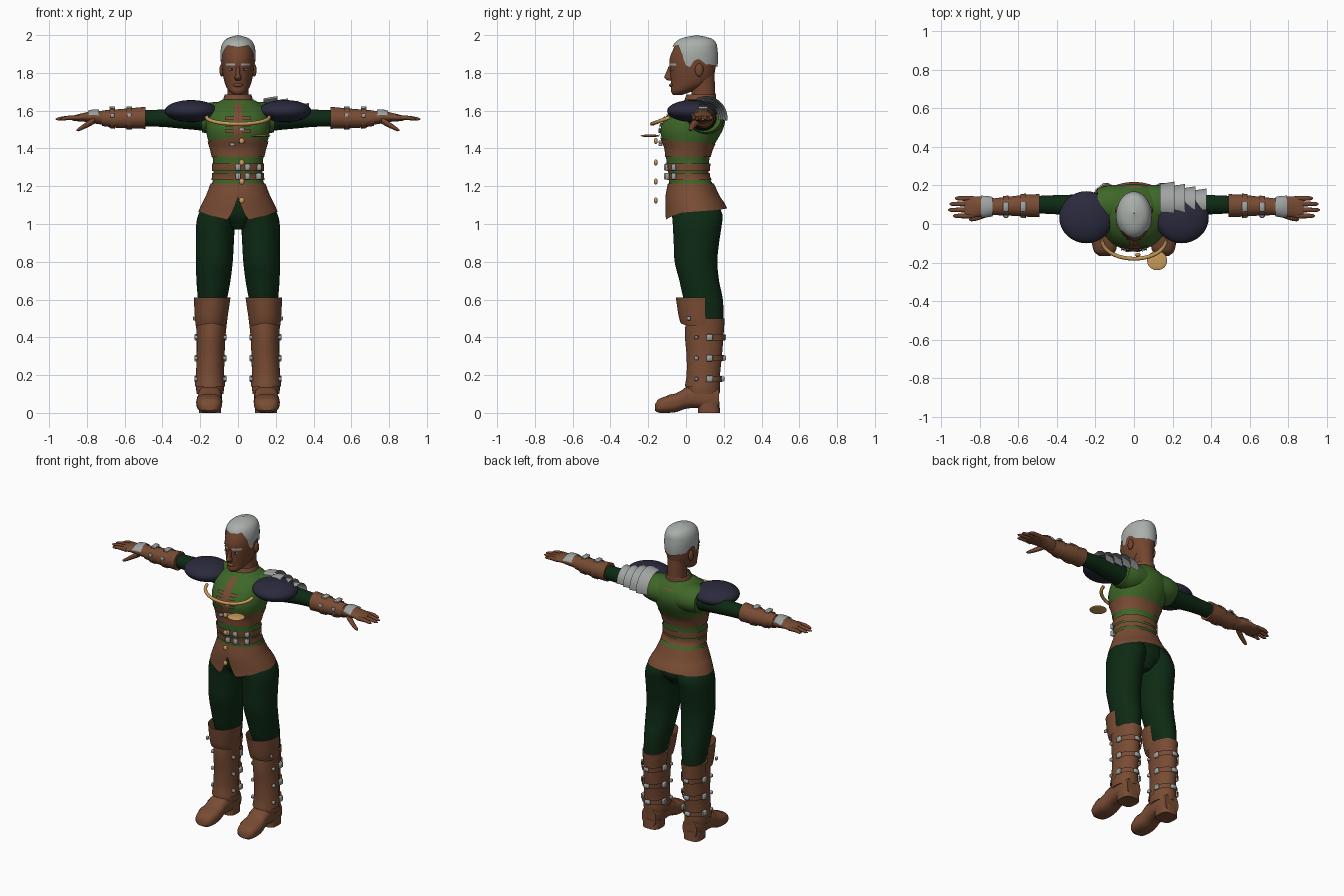
import bpy, bmesh, math
from mathutils import Matrix

cube = bpy.data.objects.get("Cube")
if cube:
    bpy.data.objects.remove(cube, do_unlink=True)


def material(name, *rgb):
    mat = bpy.data.materials.new(name)
    mat.use_nodes = True
    mat.diffuse_color = (*rgb, 1)
    mat.node_tree.nodes["Principled BSDF"].inputs["Base Color"].default_value = (*rgb, 1)
    return mat


skin = material("brown skin", .17, .06, .028)
leather = material("brown leather", .19, .072, .034)
vest_green = material("vest green", .048, .135, .021)
cloth = material("dark green cloth", .004, .023, .007)
navy = material("navy padding", .023, .023, .046)
hair_grey = material("grey hair", .40, .43, .41)
silver = material("silver metal", .34, .36, .35)
gold = material("gold metal", .58, .33, .10)


def finish(bm, name, mat):
    bmesh.ops.recalc_face_normals(bm, faces=bm.faces)
    mesh = bpy.data.meshes.new(name)
    bm.to_mesh(mesh)
    bm.free()
    mesh.materials.append(mat)
    mesh.shade_smooth()
    mesh.set_sharp_from_angle(angle=math.radians(45))
    bpy.context.collection.objects.link(bpy.data.objects.new(name, mesh))


def sample(rows, t, linear=False):
    """Interpolate table rows whose first column is the position."""
    t = min(max(t, rows[0][0]), rows[-1][0])
    i = 0
    while i < len(rows) - 2 and t > rows[i + 1][0]:
        i += 1
    p, q = rows[i], rows[i + 1]
    h = q[0] - p[0]
    u = (t - p[0]) / h
    if linear:
        return [a + (b - a) * u for a, b in zip(p[1:], q[1:])]
    before, after = rows[max(i - 1, 0)], rows[min(i + 2, len(rows) - 1)]
    out = []
    for c in range(1, len(p)):
        m = (q[c] - before[c]) / (q[0] - before[0]) * h
        k = (after[c] - p[c]) / (after[0] - p[0]) * h
        d = q[c] - p[c]
        out.append(p[c] + u * (m + u * (3 * d - 2 * m - k + u * (m + k - 2 * d))))
    return out


def edge(value, angle):
    """An edge is a constant or a list of (degrees from front, position)."""
    if not isinstance(value, list):
        return value
    return sample(value, abs((angle + 180) % 360 - 180), True)[0]


def shell(name, mat, rows, axis="z", low=None, high=None, off=0, arc=(0, 360),
          power=2, caps=True, thick=0, side=1, steps=20, n=48):
    """Rows are (position, centre a, centre b, radius a, radius b)."""
    low = rows[0][0] if low is None else low
    high = rows[-1][0] if high is None else high
    full = arc[1] - arc[0] == 360
    count = n if full else n + 1
    bm = bmesh.new()
    grid = []
    for j in range(steps + 1):
        ring = []
        for k in range(count):
            angle = arc[0] + (arc[1] - arc[0]) * k / n
            t = edge(low, angle) + (edge(high, angle) - edge(low, angle)) * j / steps
            a, b, ra, rb = sample(rows, t)
            sn, cs = math.sin(math.radians(angle)), math.cos(math.radians(angle))
            a += math.copysign(abs(sn) ** (2 / power), sn) * (max(ra, .001) + off)
            b -= math.copysign(abs(cs) ** (2 / power), cs) * (max(rb, .001) + off)
            x, y, z = {"z": (a, b, t), "x": (t, a, b), "y": (a, t, b)}[axis]
            ring.append(bm.verts.new((x * side, y, z)))
        grid.append(ring)
    for r, s in zip(grid, grid[1:]):
        for k in range(n):
            m = (k + 1) % count
            bm.faces.new((r[k], r[m], s[m], s[k]))
    if thick:
        bmesh.ops.solidify(bm, geom=bm.faces[:], thickness=thick)
    elif full and caps:
        bm.faces.new(grid[0])
        bm.faces.new(grid[-1])
    finish(bm, name, mat)


def ball(name, mat, loc, radii):
    bm = bmesh.new()
    bmesh.ops.create_uvsphere(bm, u_segments=32, v_segments=18, radius=1,
                              matrix=Matrix.Translation(loc) @ Matrix.Diagonal((*radii, 1)))
    finish(bm, name, mat)


def box(name, mat, loc, size):
    bm = bmesh.new()
    bmesh.ops.create_cube(bm, size=1, matrix=Matrix.Translation(loc) @ Matrix.Diagonal((*size, 1)))
    bmesh.ops.bevel(bm, geom=bm.edges[:], offset=min(size) * .2, segments=1, affect="EDGES")
    finish(bm, name, mat)


# Torso, vest and belts
torso = [(1.15, 0, .04, .155, .13), (1.2, 0, .03, .142, .12), (1.25, 0, .015, .13, .105),
         (1.3, 0, .01, .13, .11), (1.35, 0, .01, .134, .115), (1.4, 0, .015, .145, .125),
         (1.45, 0, .02, .16, .148), (1.5, 0, .03, .17, .165), (1.55, 0, .045, .17, .163),
         (1.6, 0, .06, .16, .14), (1.63, 0, .07, .13, .11), (1.66, 0, .075, .08, .08)]
shell("vest", vest_green, torso, power=2.2, steps=40)
shell("underbust_band", leather, torso, low=1.355, high=[(0, 1.46), (60, 1.44), (180, 1.42)],
      off=.005, power=2.2, thick=.006)
for z in (1.3, 1.252):
    shell("waist_belt", leather, torso, low=z - .019, high=z + .019, off=.008,
          power=2.2, thick=.006, steps=4)
    for x in (0, .05, .11):
        y = .012 - .118 * math.sqrt(1 - (x / .145) ** 2)
        box("belt_buckle", silver, (x, y, z), (.028, .022, .034))
shell("front_placket", leather, torso, low=1.44, high=1.64, off=.006, arc=(-6, 6),
      power=2.2, thick=.006, n=6)
for z in (1.49, 1.525, 1.56):
    shell("chest_strap", leather, torso, low=z - .009, high=z + .009, off=.01, arc=(-20, 20),
          power=2.2, thick=.006, steps=3, n=12)
for z in (1.42, 1.435, 1.5):
    box("chest_buckle", silver, (-.03 if z < 1.43 else .02, -.135, z), (.028, .02, .016))
shell("collar", leather, [(1.615, 0, .07, .135, .125), (1.64, 0, .073, .09, .09),
                          (1.685, 0, .08, .07, .078)], thick=.008)

# Skirt with a split front
skirt = [(1.0, 0, .06, .225, .175), (1.05, 0, .06, .215, .17), (1.1, 0, .05, .195, .16),
         (1.15, 0, .035, .17, .143), (1.22, 0, .025, .143, .12)]
shell("skirt", leather, skirt, low=[(0, 1.14), (13, 1.02), (60, 1.06), (180, 1.085)],
      high=1.215, thick=.008, n=72)
shell("hips", cloth, [(.97, 0, .06, .03, .07), (1.05, 0, .06, .17, .12), (1.2, 0, .03, .13, .1)])

# Head and neck
shell("neck", skin, [(1.62, 0, .085, .062, .07), (1.69, 0, .092, .055, .063),
                     (1.8, 0, .085, .058, .065)])
head = [(1.683, 0, -.045, .02, .022), (1.7, 0, -.025, .044, .055), (1.73, 0, .012, .064, .09),
        (1.77, 0, .03, .076, .112), (1.82, 0, .035, .084, .12), (1.87, 0, .037, .086, .124),
        (1.92, 0, .044, .084, .114), (1.96, 0, .05, .07, .094), (1.985, 0, .055, .035, .05)]
shell("head", skin, head, steps=32)
hair = [(1.82, 0, .043, .087, .122), (1.87, 0, .042, .092, .128), (1.92, 0, .045, .092, .122),
        (1.96, 0, .05, .08, .108), (1.985, 0, .055, .053, .073), (2.0, 0, .055, .002, .002)]
shell("hair", hair_grey, hair, low=[(0, 1.935), (41, 1.945), (60, 1.9), (70, 1.84), (81, 1.83),
      (90, 1.865), (102, 1.875), (120, 1.845), (180, 1.83)], high=2.0, thick=.005, n=72)
shell("nose", skin, [(1.76, 0, -.085, .014, .012), (1.775, 0, -.093, .018, .022),
                     (1.79, 0, -.09, .012, .02), (1.835, 0, -.08, .009, .012)])
ball("lips", skin, (0, -.078, 1.735), (.026, .012, .01))
for s in (1, -1):
    ball("ear", skin, (s * .086, .07, 1.815), (.012, .022, .034))
    ball("eye", hair_grey, (s * .034, -.07, 1.818), (.015, .008, .007))
    ball("pupil", navy, (s * .034, -.077, 1.818), (.006, .003, .006))
    shell("eyebrow", hair_grey, head, low=1.838, high=1.85, off=.003,
          arc=(s * 28 - 18, s * 28 + 18), thick=.004, steps=3, n=8)

# Legs and boots
leg = [(.44, .14, .115, .062, .08), (.5, .14, .115, .065, .083), (.6, .135, .092, .077, .103),
       (.7, .13, .07, .09, .105), (.8, .125, .053, .097, .113), (.9, .122, .055, .1, .12),
       (1.0, .118, .06, .103, .13), (1.05, .105, .06, .105, .133), (1.12, .09, .05, .085, .11)]
boot = [(.1, .148, .09, .07, .088), (.13, .148, .09, .074, .09), (.2, .148, .095, .068, .085),
        (.3, .145, .1, .067, .09), (.4, .143, .1, .069, .098), (.5, .14, .105, .077, .1)]
cuff = [(.44, .143, .082, .078, .095), (.5, .142, .076, .086, .112), (.61, .137, .07, .097, .124)]
foot = [(-.165, .152, .028, .03, .016), (-.15, .152, .036, .052, .034), (-.1, .152, .045, .066, .045),
        (-.05, .152, .055, .066, .05), (0, .15, .077, .062, .055), (.06, .148, .085, .062, .06),
        (.12, .148, .08, .062, .065), (.175, .148, .075, .05, .06)]
for s in (1, -1):
    shell("trouser_leg", cloth, leg, side=s, steps=32)
    shell("boot_shaft", leather, boot, side=s)
    shell("shin_guard", leather, boot, low=.14, off=.007, arc=(-95, 95), thick=.008, side=s)
    shell("knee_cuff", leather, cuff, low=[(0, .475), (60, .46), (105, .465)], high=.61,
          arc=(-105, 105), thick=.01, side=s)
    shell("boot_foot", leather, foot, axis="y", power=2.6, side=s)
    shell("boot_heel", leather, [(0, .148, .122, .058, .058), (.06, .148, .12, .06, .057)],
          power=3, side=s, steps=2)
    for y in (-.085, 0):
        shell("foot_strap", leather, foot, axis="y", low=y - .014, high=y + .014, off=.003,
              arc=(80, 280), power=2.6, thick=.004, side=s, steps=4)
    for z in (.4, .29, .18):
        shell("boot_strap", leather, boot, low=z - .016, high=z + .016, off=.01,
              arc=(80, 280), thick=.007, side=s, steps=4)
        box("back_buckle", silver, (s * .145, .202 if z > .2 else .192, z), (.035, .022, .026))
        for edge_x in (.222, .07):
            box("strap_buckle", silver, (s * edge_x, .125, z), (.016, .034, .034))
            box("strap_stud", silver, (s * edge_x, .055, z), (.018, .02, .02))
    box("cuff_stud", silver, (s * .232, .015, .5), (.014, .02, .02))

# Arms, bracers and hands
sleeve = [(.08, .085, 1.55, .085, .078), (.2, .09, 1.56, .07, .065), (.3, .095, 1.56, .058, .055),
          (.4, .1, 1.56, .05, .046), (.54, .1, 1.56, .044, .042)]
bracer = [(.49, .095, 1.562, .06, .058), (.56, .095, 1.56, .057, .054),
          (.64, .093, 1.558, .05, .049), (.72, .09, 1.56, .044, .041)]
hand = [(.7, .09, 1.56, .038, .036), (.76, .09, 1.566, .05, .034), (.8, .09, 1.566, .052, .026),
        (.85, .088, 1.562, .056, .018), (.88, .088, 1.56, .05, .012)]
for s in (1, -1):
    shell("armhole", vest_green, [(.05, .1, 1.56, .1, .085), (.13, .1, 1.56, .1, .085),
                                  (.19, .1, 1.56, .085, .075)], axis="x", side=s)
    shell("sleeve", cloth, sleeve, axis="x", side=s)
    shell("bracer", leather, bracer, axis="x", side=s)
    for x in (.575, .665):
        shell("bracer_strap", leather, bracer, axis="x", low=x - .014, high=x + .014, off=.006,
              thick=.006, side=s, steps=4)
        box("bracer_buckle", silver, (s * x, .09, 1.616), (.03, .05, .014))
        box("bracer_stud", silver, (s * x, .04, 1.575), (.022, .016, .022))
    shell("glove", leather, hand, axis="x", side=s)
    shell("wrist_plate", silver, hand, axis="x", low=.735, high=.795, off=.007,
          arc=(105, 255), thick=.007, side=s, steps=6)
    for y, tip in ((.042, .94), (.073, .965), (.104, .958), (.133, .93)):
        shell("finger", skin, [(.84, y, 1.562, .013, .013), (.9, y, 1.562, .012, .011),
                               (tip - .01, y, 1.556, .009, .008), (tip, y, 1.555, .003, .003)],
              axis="x", side=s, n=12, steps=10)
    shell("thumb", skin, [(.76, .06, 1.55, .022, .02), (.81, .035, 1.52, .016, .015),
                          (.845, .025, 1.5, .011, .009), (.855, .023, 1.497, .004, .003)],
          axis="x", side=s, n=16, steps=10)
    ball("shoulder_pad", navy, (s * .248, .035, 1.598), (.14, .135, .058))

# Layered shoulder plates on the left only
for i in range(4):
    x, r = .135 + .055 * i, .115 - .012 * i
    shell("shoulder_plate", silver, [(x, .105, 1.558, r - .012, r - .008),
                                     (x + .075, .105, 1.558, r, r + .004)],
          axis="x", arc=(85, 205), thick=.008, steps=6)

# Gold ornaments
curve = bpy.data.curves.new("necklace_path", "CURVE")
curve.dimensions = "3D"
curve.bevel_depth = .01
curve.use_fill_caps = True
spline = curve.splines.new("POLY")
spline.points.add(32)
for i, point in enumerate(spline.points):
    turn = math.pi * (i / 32 - .5)
    drop = math.cos(turn)
    point.co = (.165 * math.sin(turn), -.085 - .095 * drop, 1.565 - .035 * drop, 1)
path = bpy.data.objects.new("necklace_path", curve)
bpy.context.collection.objects.link(path)
bpy.context.view_layer.update()
ready = path.evaluated_get(bpy.context.evaluated_depsgraph_get())
bm = bmesh.new()
bm.from_mesh(bpy.data.meshes.new_from_object(ready))
finish(bm, "necklace", gold)
bpy.data.objects.remove(path, do_unlink=True)
ball("medallion", gold, (.12, -.19, 1.467), (.052, .05, .007))
for z in (1.44, 1.325, 1.225, 1.125):
    ball("gold_bead", gold, (.02, -.16, z), (.014, .01, .016))
